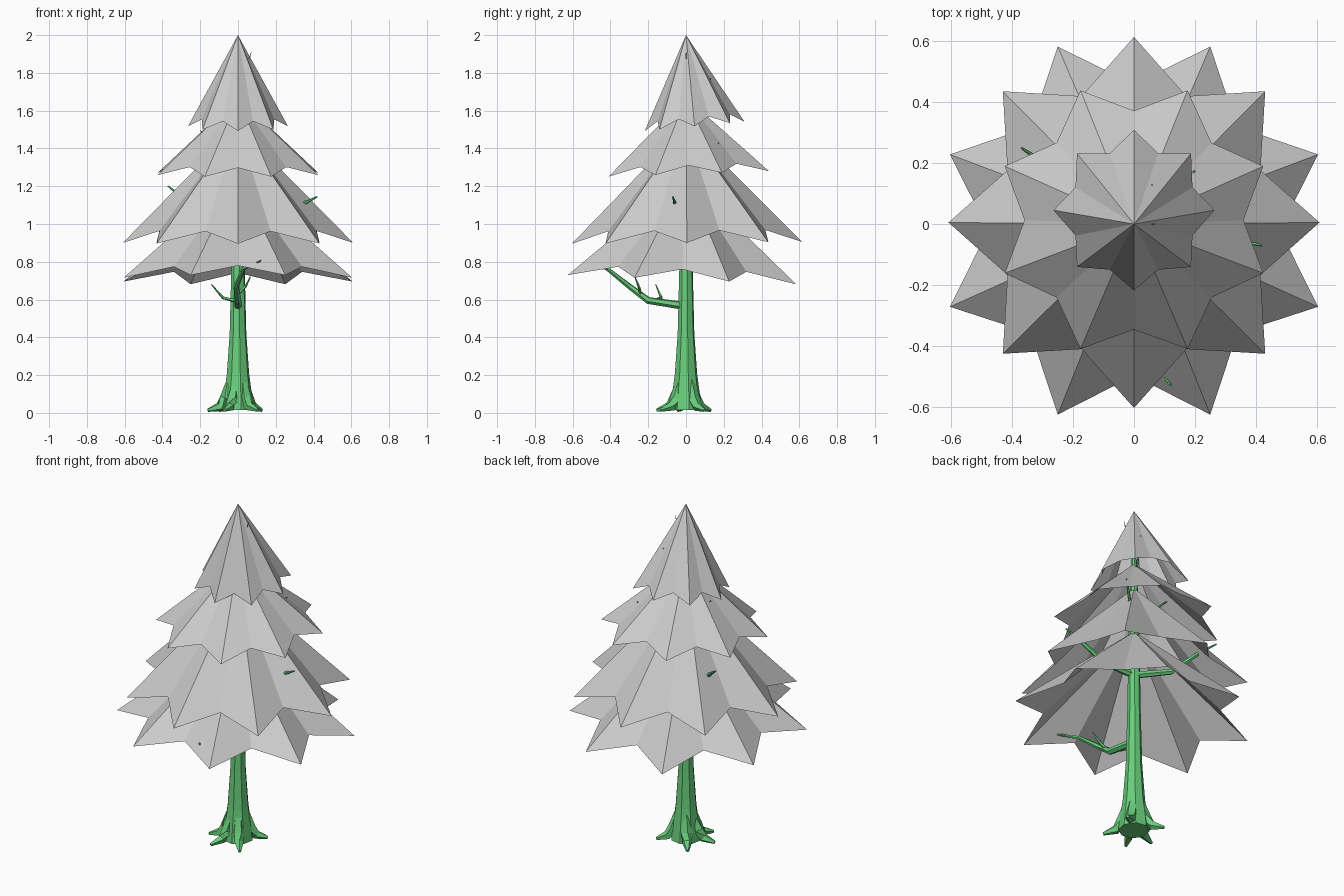
import bpy, bmesh
from math import sin, cos, pi, radians
from mathutils import Vector, Matrix

if "Cube" in bpy.data.objects:
    bpy.data.objects.remove(bpy.data.objects["Cube"])

bark = bpy.data.materials.new("bark_green")
bark.diffuse_color = (0.14, 0.62, 0.2, 1)
bark.use_nodes = True
bark.node_tree.nodes["Principled BSDF"].inputs["Base Color"].default_value = bark.diffuse_color


def finish(bm, name, mat=None):
    bmesh.ops.recalc_face_normals(bm, faces=bm.faces)
    me = bpy.data.meshes.new(name)
    bm.to_mesh(me)
    bm.free()
    ob = bpy.data.objects.new(name, me)
    bpy.context.collection.objects.link(ob)
    if mat:
        me.materials.append(mat)
    return ob


def skin(bm, rings):
    """Bridge rings of points and close both ends."""
    rows = [[bm.verts.new(p) for p in r] for r in rings]
    n = len(rows[0])
    for a, b in zip(rows, rows[1:]):
        for i in range(n):
            j = (i + 1) % n
            bm.faces.new((a[i], a[j], b[j], b[i]))
    bm.faces.new(rows[0][::-1])
    bm.faces.new(rows[-1])


def tube(bm, pts, radii, sides=6):
    """Tapered faceted limb along a path."""
    pts = [Vector(p) for p in pts]
    rings = []
    for i, (p, r) in enumerate(zip(pts, radii)):
        d = (pts[min(i + 1, len(pts) - 1)] - pts[max(i - 1, 0)]).normalized()
        u = d.cross(Vector((0.31, 0.2, 1))).normalized()
        v = d.cross(u)
        rings.append([p + r * (cos(2 * pi * k / sides) * u + sin(2 * pi * k / sides) * v)
                      for k in range(sides)])
    skin(bm, rings)


def foliage(name, apex, tip_r, tip_z, notch_r, notch_z, turn, tilt):
    """Open eight-pointed star cone, leaning about its apex."""
    bm = bmesh.new()
    top = bm.verts.new((0, 0, 0))
    ring = []
    for k in range(16):
        a = radians(22.5 * k + turn)
        r, z = (notch_r, notch_z) if k % 2 else (tip_r, tip_z)
        ring.append(bm.verts.new((r * cos(a), r * sin(a), z - apex)))
    for k in range(16):
        bm.faces.new((top, ring[k], ring[(k + 1) % 16]))
    bm.transform(Matrix.Translation((0, 0, apex)) @ Matrix.Rotation(tilt, 4, 'X'))
    finish(bm, name)


# foliage tiers, top to bottom
foliage("foliage_top", 2.0, 0.265, 1.515, 0.208, 1.56, 0, 0.094)
foliage("foliage_upper", 1.67, 0.46, 1.265, 0.36, 1.31, 22.5, 0.035)
foliage("foliage_middle", 1.52, 0.61, 0.90, 0.45, 0.965, 0, 0.008)
foliage("foliage_bottom", 1.25, 0.655, 0.705, 0.48, 0.76, 22.5, -0.04)

# trunk
bm = bmesh.new()
profile = [(0.085, 0.015), (0.08, 0.06), (0.06, 0.21), (0.045, 0.42),
           (0.036, 0.77), (0.03, 1.2), (0.018, 1.6), (0.008, 1.78)]
skin(bm, [[(r * cos(pi * k / 4 + 0.2), r * sin(pi * k / 4 + 0.2), z) for k in range(8)]
          for r, z in profile])
finish(bm, "trunk", bark)

# roots
bm = bmesh.new()
for ang, length in ((-52, 0.17), (38, 0.16), (128, 0.165), (195, 0.165), (245, 0.17)):
    c, s = cos(radians(ang)), sin(radians(ang))
    tube(bm, [(r * c, r * s, z) for r, z in
              ((0.035, 0.19), (0.065, 0.075), (0.10, 0.032), (length, 0.014))],
         (0.02, 0.034, 0.026, 0.009), 5)
for v in bm.verts:
    v.co.z = max(v.co.z, 0)
finish(bm, "roots", bark)

# low front branch with twigs
bm = bmesh.new()
tube(bm, [(0, 0, 0.565), (0, -0.2, 0.595), (-0.01, -0.30, 0.67),
          (0.03, -0.42, 0.765), (0.12, -0.53, 0.805)],
     (0.022, 0.019, 0.015, 0.011, 0.004))
tube(bm, [(0, -0.18, 0.59), (-0.08, -0.13, 0.61), (-0.14, -0.16, 0.68)],
     (0.011, 0.008, 0.003), 5)
tube(bm, [(0, -0.24, 0.63), (0.04, -0.25, 0.67), (0.065, -0.27, 0.72)],
     (0.009, 0.007, 0.003), 5)
finish(bm, "low_branch", bark)

# branches hidden inside the foliage, tips poking out
bm = bmesh.new()
for z0, tip, r in ((0.98, (0.42, -0.07, 1.145), 0.02), (0.98, (-0.37, 0.25, 1.2), 0.02),
                   (1.32, (0.20, 0.175, 1.43), 0.012), (1.36, (-0.2, 0.05, 1.495), 0.011),
                   (1.60, (0.06, 0.13, 1.77), 0.008), (1.72, (0.07, 0.0, 1.91), 0.006)):
    t = Vector(tip)
    base = Vector((0, 0, z0))
    mid = base.lerp(t, 0.45) - Vector((0, 0, 0.3 * (t.z - z0)))
    late = base.lerp(t, 0.8) - Vector((0, 0, 0.06 * (t.z - z0)))
    tube(bm, (base, mid, late, t), (r, r * 0.8, r * 0.55, r * 0.2))
finish(bm, "upper_branches", bark)
